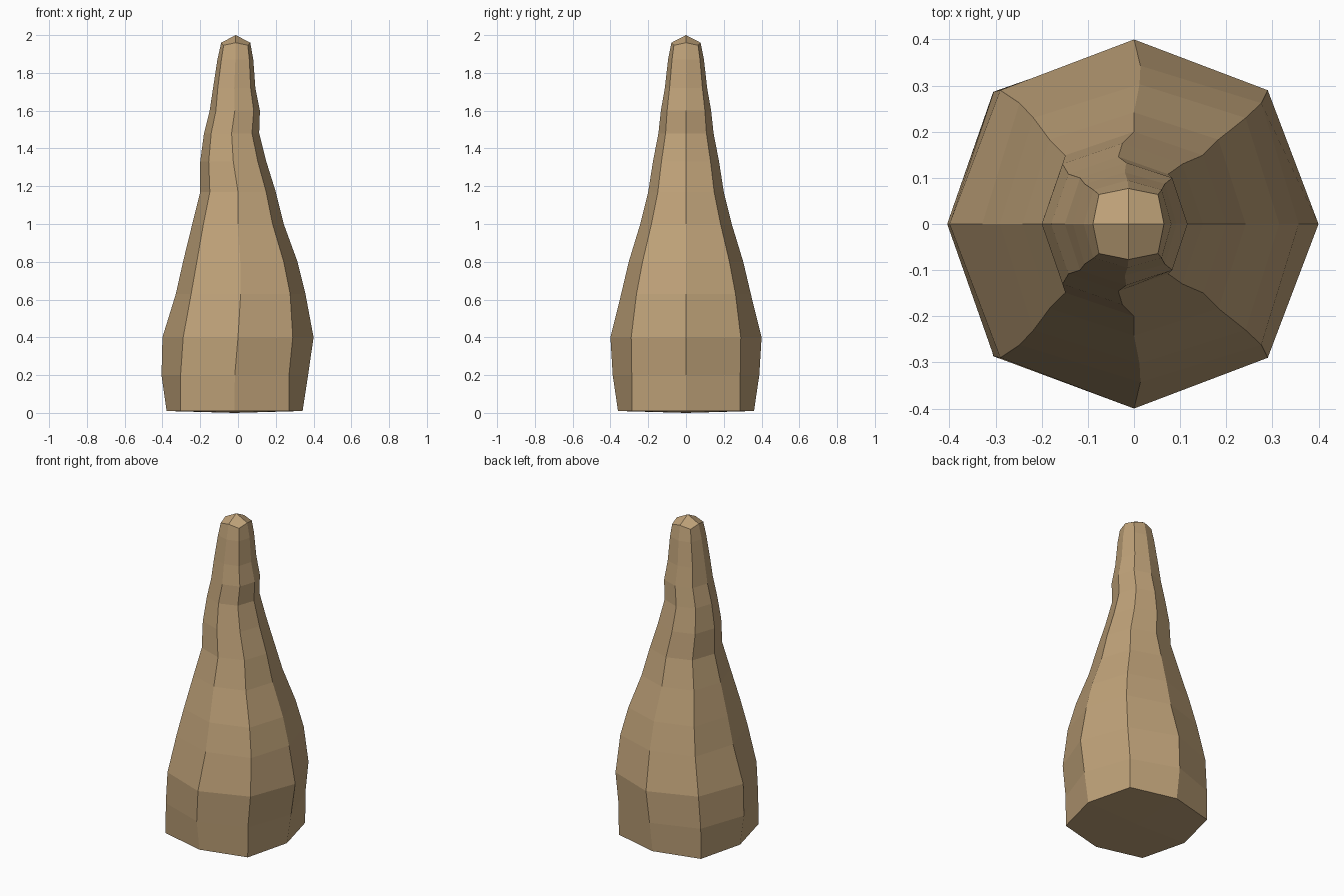
import bpy, bmesh

if "Cube" in bpy.data.objects:
    bpy.data.objects.remove(bpy.data.objects["Cube"])

# Rings: height, centre x, half width on the axes, half width of the diagonal corners
RINGS = [
    (0.01, -0.018, 0.36, 0.287),
    (0.20, -0.017, 0.388, 0.287),
    (0.40, 0.0, 0.40, 0.29),
    (0.63, 0.014, 0.343, 0.262),
    (0.80, 0.012, 0.303, 0.23),
    (1.00, 0.0, 0.242, 0.183),
    (1.17, 0.0, 0.20, 0.149),
    (1.33, -0.025, 0.175, 0.13),
    (1.48, -0.034, 0.146, 0.108),
    (1.60, -0.017, 0.133, 0.10),
    (1.72, -0.02, 0.112, 0.087),
    (1.87, -0.014, 0.095, 0.074),
    (1.96, -0.012, 0.077, 0.064),
]
DIRS = [(1, 0), (1, 1), (0, 1), (-1, 1), (-1, 0), (-1, -1), (0, -1), (1, -1)]

bm = bmesh.new()

# Eight-sided wavering spike
loops = []
for z, cx, axis, diag in RINGS:
    loop = []
    for i, (dx, dy) in enumerate(DIRS):
        r = diag if i % 2 else axis
        drop = 0.014 if z == 1.96 and i % 2 else 0
        loop.append(bm.verts.new((cx + dx * r, dy * r, z - drop)))
    loops.append(loop)
for low, high in zip(loops, loops[1:]):
    for i in range(8):
        j = (i + 1) % 8
        bm.faces.new((low[i], low[j], high[j], high[i]))

# Shallow end caps, four quads each
for loop, x, z in ((loops[0], -0.018, 0.0), (loops[-1], -0.012, 2.0)):
    tip = bm.verts.new((x, 0, z))
    for i in range(0, 8, 2):
        bm.faces.new((tip, loop[i], loop[i + 1], loop[(i + 2) % 8]))

bmesh.ops.recalc_face_normals(bm, faces=bm.faces)
mesh = bpy.data.meshes.new("spike")
bm.to_mesh(mesh)
bm.free()

# Tan material
mat = bpy.data.materials.new("tan")
mat.diffuse_color = (0.52, 0.36, 0.19, 1)
mat.use_nodes = True
mat.node_tree.nodes["Principled BSDF"].inputs["Base Color"].default_value = mat.diffuse_color
mesh.materials.append(mat)
bpy.context.collection.objects.link(bpy.data.objects.new("spike", mesh))
